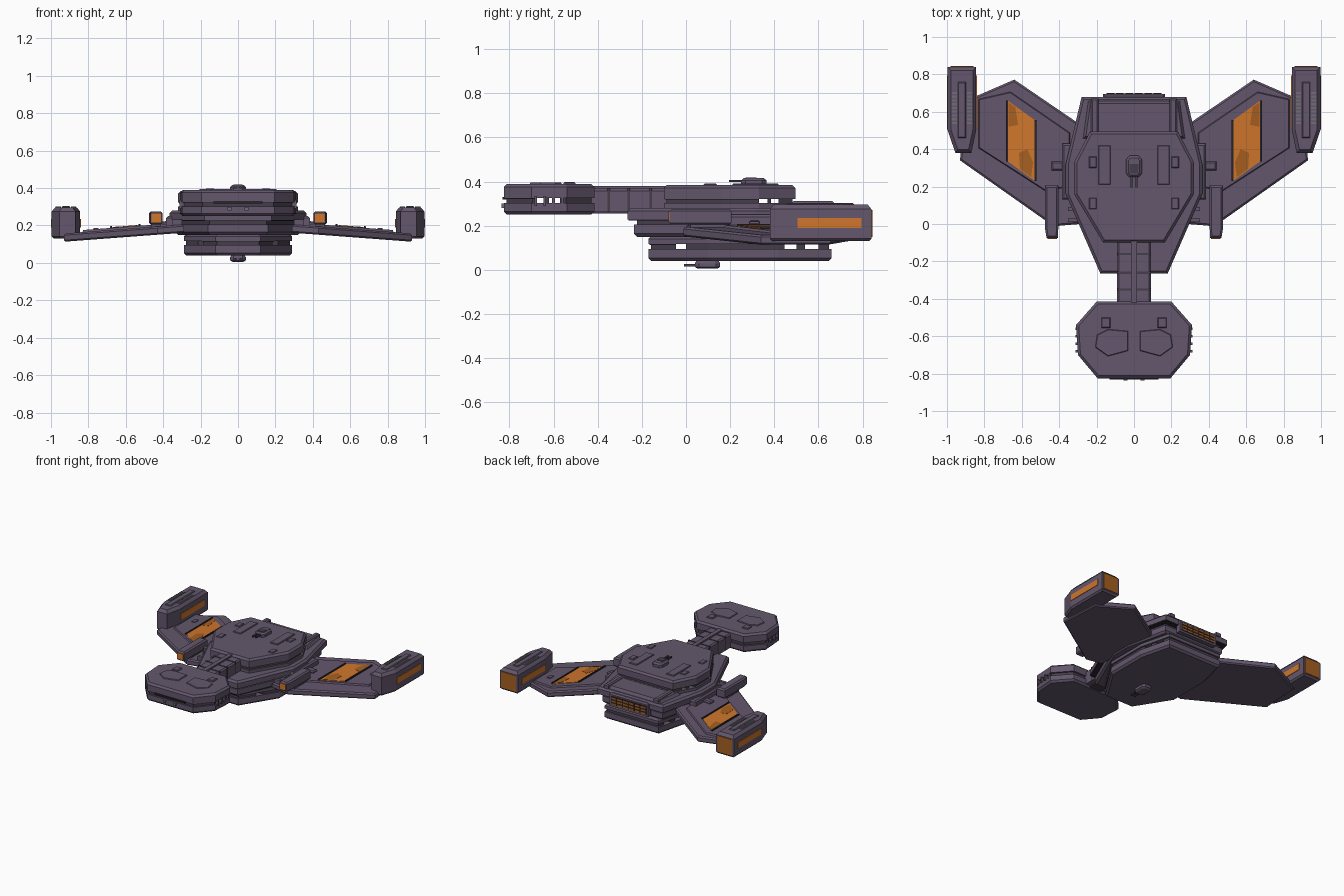
import bpy, bmesh
from mathutils import Vector

if "Cube" in bpy.data.objects:
    bpy.data.objects.remove(bpy.data.objects["Cube"], do_unlink=True)


def material(name, r, g, b):
    m = bpy.data.materials.new(name)
    m.use_nodes = True
    m.diffuse_color = (r, g, b, 1)
    m.node_tree.nodes["Principled BSDF"].inputs["Base Color"].default_value = (r, g, b, 1)
    return m


HULL = material("hull purple", .125, .095, .15)
DARK = material("groove purple", .06, .047, .07)
BLACK = material("trim black", .022, .018, .025)
GREY = material("grille grey", .16, .15, .18)
ORANGE = material("glow orange", .62, .18, .025)
AMBER = material("dull amber", .38, .115, .015)


def inset(pts, d):
    """Move every side of a counter-clockwise outline inwards by d."""
    out = []
    for i, p in enumerate(pts):
        a, b = (p - pts[i - 1]).normalized(), (pts[(i + 1) % len(pts)] - p).normalized()
        n1, n2 = Vector((-a.y, a.x)), Vector((-b.y, b.x))
        out.append(p + (n1 + n2) * (d / (1 + n1.dot(n2))))
    return out


def prism(name, pts, levels, mat, side=1, slope=0, span=None):
    """Stack an outline through (height, inset) levels; slope tilts it along x."""
    pts = [Vector(p) for p in pts]
    if sum(pts[i - 1].cross(p) for i, p in enumerate(pts)) < 0:
        pts.reverse()
    bm = bmesh.new()
    rings = [[bm.verts.new((p.x * side, p.y, z + slope * p.x)) for p in inset(pts, d)]
             for z, d in levels]
    bm.faces.new(rings[0])
    bm.faces.new(rings[-1])
    for lo, hi in zip(rings, rings[1:]):
        for i in range(len(lo)):
            bm.faces.new((lo[i - 1], lo[i], hi[i], hi[i - 1]))
    # Keep only the part between two y positions
    for y, sign in zip(span or (), (-1, 1)):
        cut = bmesh.ops.bisect_plane(bm, geom=bm.verts[:] + bm.edges[:] + bm.faces[:],
                                     plane_co=(0, y, 0), plane_no=(0, sign, 0), clear_outer=True)
        edges = [e for e in cut["geom_cut"] if isinstance(e, bmesh.types.BMEdge)]
        if edges:
            bmesh.ops.contextual_create(bm, geom=edges)
    bmesh.ops.recalc_face_normals(bm, faces=bm.faces[:])
    mesh = bpy.data.meshes.new(name)
    bm.to_mesh(mesh)
    bm.free()
    mesh.materials.append(mat)
    ob = bpy.data.objects.new(name, mesh)
    bpy.context.collection.objects.link(ob)
    return ob


def box(name, x, y, z, mat, side=1, chamfer=0, slope=0):
    pts = [(x[0], y[0]), (x[1], y[0]), (x[1], y[1]), (x[0], y[1])]
    levels = [(z[0], 0), (z[1], 0)]
    if chamfer:
        levels = [(z[0], 0), (z[1] - chamfer, 0), (z[1], chamfer)]
    return prism(name, pts, levels, mat, side, slope)


def full(half):
    return half + [(-x, y) for x, y in reversed(half)]


def deck(name, half, z, blocks, low_inset=0, c=.014):
    """Two chamfered slabs joined by recessed blocks, leaving open slots."""
    pts = full(half)
    z0, z1, z2, z3 = z
    prism(name + "_lower_slab", pts,
          [(z0, low_inset + c), (z0 + c, low_inset), (z1, low_inset)], HULL)
    prism(name + "_upper_slab", pts, [(z2, 0), (z3 - c, 0), (z3, c)], HULL)
    for span in blocks:
        prism(name + "_core", pts, [(z1 - .005, low_inset + .012), (z2 + .005, low_inset + .012)],
              DARK, span=span)
    prism(name + "_rim", pts, [(z2 - .004, .004), (z2, .004)], BLACK, span=blocks[0])


# Main body: three stacked decks, and the forward pod
deck("lower_deck", [(.12, -.17), (.29, .1), (.29, .42), (.23, .66)], (.04, .095, .118, .155),
     [(-.17, -.045), (0, .445), (.5, .54), (.6, .66)])
deck("middle_deck", [(.18, -.265), (.365, .16), (.365, .32), (.28, .68)], (.15, .205, .228, .28),
     [(-.27, .68)], .03)
deck("upper_deck", [(.165, -.1), (.32, .16), (.32, .33), (.235, .495)], (.265, .302, .322, .385),
     [(-.1, .33), (.37, .385), (.42, .495)])
deck("pod", [(.195, -.825), (.3, -.7), (.31, -.54), (.2, -.415)], (.25, .302, .326, .39),
     [(-.825, -.685), (-.64, -.62), (-.57, -.415)])

# Neck with a spine and cross bands
box("neck", (-.09, .09), (-.44, -.06), (.262, .368), HULL, chamfer=.01)
box("neck_spine", (-.016, .016), (-.43, -.08), (.36, .38), HULL)
box("neck_keel", (-.05, .05), (-.43, -.2), (.255, .265), DARK)
for y in (-.35, -.26, -.16):
    box("neck_band", (-.092, .092), (y - .006, y + .006), (.262, .371), DARK)

# Stern: shelf, ridges and engine grille
prism("stern_shelf", full([(.28, .45), (.25, .665)]), [(.27, 0), (.3, .02)], HULL)
for s in (1, -1):
    box("stern_ridge", (.19, .23), (.48, .67), (.28, .312), HULL, s, .008)
box("engine_housing", (-.165, .165), (.66, .695), (.17, .27), HULL, chamfer=.01)
box("engine_recess", (-.15, .15), (.69, .698), (.185, .25), BLACK)
for i in range(6):
    x = -.125 + i * .05
    for z in (.193, .215, .237):
        box("engine_bar", (x - .02, x + .02), (.69, .701), (z - .006, z + .006), AMBER)

# Pod front strip and lamps
box("pod_front_strip", (-.13, .13), (-.832, -.81), (.318, .33), BLACK)
for s in (1, -1):
    box("pod_front_port", (.035, .055), (-.836, -.82), (.28, .3), GREY, s)
    prism("pod_top_plate", [(.03, -.57), (.03, -.68), (.14, -.71), (.21, -.66), (.2, -.59), (.14, -.56)],
          [(.385, 0), (.396, .006)], HULL, s)
    box("pod_hatch", (.125, .175), (-.555, -.5), (.385, .398), HULL, s, .005)
    for y in (-.68, -.64, -.6, -.56):
        box("pod_side_rib", (.285, .312), (y - .006, y + .006), (.29, .335), HULL, s)

# Upper deck fittings
for s in (1, -1):
    box("deck_plate", (.125, .19), (.21, .42), (.38, .392), HULL, s, .004)
    for y in (.11, .33):
        box("deck_hatch", (.2, .24), (y - .03, y + .03), (.38, .391), HULL, s, .004)
    # Ribs in the middle deck groove
    for i in range(7):
        y = .02 + i * .06
        box("hull_rib", (.3, .352), (y - .01, y + .01), (.2, .232), HULL, s)

# Gun turrets above and below
octagon = [(.025, .25), (.042, .27), (.042, .345), (.025, .365)]
prism("top_turret", full(octagon), [(.38, 0), (.405, 0), (.416, .012)], HULL)
box("top_turret_hatch", (-.024, .024), (.27, .32), (.41, .419), DARK)
prism("bottom_turret", full([(x, y - .21) for x, y in octagon]),
      [(.006, .012), (.014, 0), (.03, 0), (.045, .01)], HULL)
for s in (1, -1):
    box("top_barrel", (.008, .018), (.195, .27), (.398, .408), DARK, s)
    box("bottom_barrel", (.008, .018), (-.01, .06), (.016, .026), DARK, s)

TILT = -.075
for s in (1, -1):
    # Wing slab, raised skin and glowing panel
    prism("wing", [(.29, 0), (.43, -.012), (.93, .34), (.91, .655), (.64, .772), (.27, .52)],
          [(.183, .008), (.191, 0), (.218, 0), (.227, .01)], HULL, s, TILT)
    prism("wing_skin", [(.34, .49), (.66, .71), (.835, .67), (.835, .405), (.47, .17), (.34, .2)],
          [(.22, 0), (.238, .008)], HULL, s, TILT)
    prism("wing_glow_panel", [(.53, .23), (.675, .335), (.675, .66), (.53, .555)],
          [(.235, 0), (.241, 0)], ORANGE, s, TILT)
    # Duller patches on the panel
    prism("wing_patch", [(.55, .25), (.61, .295), (.615, .38), (.57, .4), (.54, .33)],
          [(.24, 0), (.2425, 0)], AMBER, s, TILT)
    prism("wing_patch", [(.62, .53), (.672, .52), (.672, .65), (.635, .625)],
          [(.24, 0), (.2425, 0)], AMBER, s, TILT)
    for x, y0, y1 in ((.527, .23, .555), (.68, .335, .66)):
        box("wing_panel_rail", (x - .005, x + .005), (y0, y1), (.23, .247), BLACK, s, slope=TILT)
    box("wing_hatch", (.745, .775), (.54, .585), (.23, .243), HULL, s, slope=TILT)
    box("wing_root_block", (.33, .44), (.285, .335), (.2, .252), HULL, s, .008, TILT)
    box("wing_root_fairing", (.33, .385), (.13, .43), (.17, .25), HULL, s, .01)

    # Wing cannon with a glowing muzzle
    prism("cannon", [(.407, -.075), (.467, -.075), (.475, -.03), (.475, .205), (.405, .205), (.405, -.03)],
          [(.205, .008), (.213, 0), (.266, 0), (.276, .01)], HULL, s)
    box("cannon_muzzle", (.412, .462), (-.08, -.072), (.217, .264), ORANGE, s)
    box("cannon_pylon", (.415, .465), (.02, .19), (.17, .21), HULL, s)

    # Wing-tip nacelle with side and rear glow
    prism("nacelle", [(.87, .38), (.955, .38), (.996, .5), (.996, .84), (.844, .84), (.844, .5)],
          [(.13, .012), (.142, 0), (.275, 0), (.297, .018)], HULL, s)
    box("nacelle_rear_glow", (.858, .982), (.835, .845), (.148, .272), AMBER, s)
    for x in ((.84, .848), (.992, 1.0)):
        box("nacelle_side_glow", x, (.505, .795), (.19, .236), ORANGE, s)
    box("nacelle_ridge", (.898, .942), (.46, .76), (.29, .304), HULL, s, .005)
    for x in (.879, .961):
        for i in range(9):
            y = .54 + i * .02
            box("nacelle_vent", (x - .014, x + .014), (y - .006, y + .006), (.285, .301), GREY, s)
